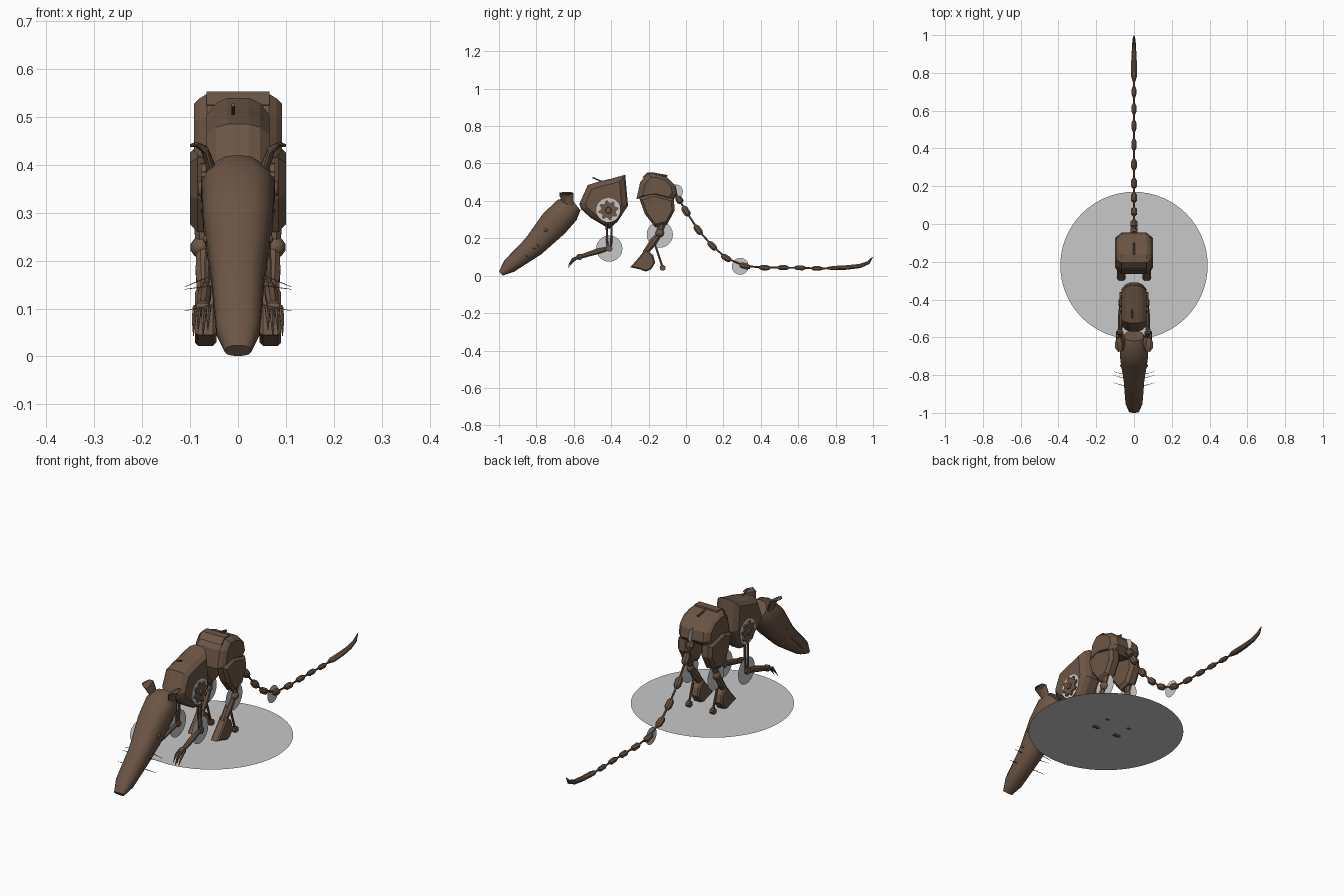
import bpy, bmesh, math
from mathutils import Vector

cube = bpy.data.objects.get("Cube")
if cube:
    bpy.data.objects.remove(cube)


def material(name, colour):
    m = bpy.data.materials.new(name)
    m.use_nodes = True
    m.diffuse_color = (*colour, 1)
    m.node_tree.nodes["Principled BSDF"].inputs["Base Color"].default_value = (*colour, 1)
    return m


BROWN = material("worn_brown", (0.15, 0.092, 0.06))
GREY = material("pale_grey", (0.58, 0.58, 0.58))


def skin(name, rings, mirror=False, smooth=False, mat=BROWN):
    """Join rings of points into a closed surface."""
    bm = bmesh.new()
    loops = [[bm.verts.new(p) for p in ring] for ring in rings]
    n = len(loops[0])
    for a, b in zip(loops, loops[1:]):
        for i in range(n):
            j = (i + 1) % n
            bm.faces.new((a[i], a[j], b[j], b[i]))
    bm.faces.new(loops[0])
    if len(loops) > 1:
        bm.faces.new(loops[-1])
        bmesh.ops.recalc_face_normals(bm, faces=bm.faces)
    mesh = bpy.data.meshes.new(name)
    bm.to_mesh(mesh)
    bm.free()
    mesh.materials.append(mat)
    ob = bpy.data.objects.new(name, mesh)
    bpy.context.collection.objects.link(ob)
    if mirror:
        ob.modifiers.new("mirror", 'MIRROR').use_mirror_merge = False
    if smooth:
        bpy.ops.object.select_all(action='DESELECT')
        ob.select_set(True)
        bpy.context.view_layer.objects.active = ob
        bpy.ops.object.shade_smooth_by_angle(angle=math.radians(35))
    return ob


def loft(name, stations, side=(1, 0, 0), n=12, power=1.0, **kw):
    """Stations are (point, radius along side, radius across)."""
    pts = [Vector(s[0]) for s in stations]
    rings = []
    for k, (_, ra, rb) in enumerate(stations):
        t = (pts[min(k + 1, len(pts) - 1)] - pts[max(k - 1, 0)]).normalized()
        up = t.cross(Vector(side)).normalized()
        across = up.cross(t)
        ring = []
        for i in range(n):
            a = 2 * math.pi * (i + 0.5) / n
            c, s = math.cos(a), math.sin(a)
            c, s = (math.copysign(abs(v) ** power, v) for v in (c, s))
            ring.append(pts[k] + across * c * ra + up * s * rb)
        rings.append(ring)
    return skin(name, rings, **kw)


def rod(name, p, q, r1, r2=None, n=8, **kw):
    r2 = r1 if r2 is None else r2
    side = (1, 0, 0) if abs(p[0] - q[0]) < 0.02 else (0, 1, 0)
    return loft(name, [(p, r1, r1), (q, r2, r2)], side=side, n=n, **kw)


def ball(name, p, r, **kw):
    steps = [math.pi * (k + 0.2) / 6.4 for k in range(7)]
    return loft(name, [((p[0], p[1] - r * math.cos(a), p[2]), r * math.sin(a), r * math.sin(a))
                       for a in steps], n=10, smooth=True, **kw)


def slab(name, profile, layers, **kw):
    """Side profile (y, z) spread over layers of (x, scale)."""
    cy = sum(p[0] for p in profile) / len(profile)
    cz = sum(p[1] for p in profile) / len(profile)
    return skin(name, [[(x, cy + (y - cy) * s, cz + (z - cz) * s) for y, z in profile]
                       for x, s in layers], **kw)


def circle(y, z, r, n=32):
    return [(y + r * math.cos(2 * math.pi * i / n), z + r * math.sin(2 * math.pi * i / n))
            for i in range(n)]


def side_disc(name, x, y, z, r, mirror):
    return slab(name, circle(y, z, r), [(x, 1)], mirror=mirror, mat=GREY)


# Ground disc and upright joint discs
skin("base_disc", [[(x, y, 0.028) for x, y in circle(0, -0.22, 0.39, 64)]], mat=GREY)
side_disc("elbow_disc", 0.065, -0.41, 0.145, 0.07, True)
side_disc("knee_disc", 0.075, -0.14, 0.22, 0.07, True)
side_disc("tail_root_disc", 0, -0.055, 0.45, 0.038, False)
side_disc("tail_bend_disc", 0, 0.29, 0.05, 0.045, False)

# Head with long snout
loft("head", [((0, -0.99, 0.012), 0.028, 0.015), ((0, -0.945, 0.052), 0.046, 0.04),
              ((0, -0.815, 0.158), 0.056, 0.06), ((0, -0.705, 0.28), 0.074, 0.079),
              ((0, -0.635, 0.352), 0.078, 0.074), ((0, -0.592, 0.385), 0.052, 0.045)],
     n=14, power=0.85, smooth=True)
loft("ear", [((0.05, -0.62, 0.36), 0.018, 0.012), ((0.058, -0.63, 0.4), 0.03, 0.01),
             ((0.07, -0.638, 0.433), 0.04, 0.008), ((0.088, -0.642, 0.443), 0.036, 0.005),
             ((0.1, -0.642, 0.44), 0.015, 0.003)],
     side=(0, 1, 0), mirror=True, smooth=True)
for y, z, drop in ((-0.86, 0.11, 0.015), (-0.82, 0.15, 0.01), (-0.8, 0.175, 0.03)):
    rod("whisker", (0.04, y, z), (0.112, y + 0.02, z - drop), 0.0025, 0.0006, n=4, mirror=True)
ball("eye", (0.064, -0.75, 0.245), 0.01, mirror=True)

# Chest shell, narrower along the spine
chest = [(-0.57, 0.385), (-0.525, 0.485), (-0.46, 0.505), (-0.395, 0.52), (-0.325, 0.54),
         (-0.31, 0.375), (-0.365, 0.29), (-0.41, 0.25), (-0.51, 0.31), (-0.56, 0.355)]
slab("chest", chest, [(-0.066, 0.74), (-0.046, 0.92), (-0.022, 1),
                      (0.022, 1), (0.046, 0.92), (0.066, 0.74)])
rod("chest_pin", (-0.01, -0.5, 0.525), (-0.01, -0.43, 0.495), 0.004)

# Shoulder gear on its pale plate
side_disc("shoulder_plate", 0.069, -0.415, 0.35, 0.065, True)
teeth = []
for i in range(32):
    a = 2 * math.pi * (i + 0.5) / 32
    r = 0.054 if i % 4 < 2 else 0.041
    teeth.append((-0.415 + r * math.cos(a), 0.35 + r * math.sin(a)))
slab("shoulder_gear", teeth, [(0.067, 1), (0.077, 1)], mirror=True)
slab("gear_hub", circle(-0.415, 0.35, 0.018, 12), [(0.075, 1), (0.083, 0.8)], mirror=True)

# Front legs and clawed hands
for dy in (-0.014, 0.014):
    rod("upper_arm_rod", (0.062, -0.412 + dy, 0.31), (0.065, -0.41 + dy * 0.7, 0.145),
        0.006, mirror=True)
slab("elbow", circle(-0.41, 0.145, 0.017, 10), [(0.055, 1), (0.078, 1)], mirror=True)
loft("forearm", [((0.066, -0.4, 0.15), 0.01, 0.01), ((0.07, -0.48, 0.128), 0.015, 0.016),
                 ((0.074, -0.56, 0.103), 0.012, 0.012)], n=8, mirror=True)
slab("hand", circle(-0.57, 0.1, 0.017, 8), [(0.062, 0.8), (0.068, 1), (0.08, 1), (0.087, 0.8)],
     mirror=True)
for i in range(4):
    x = 0.06 + 0.01 * i
    drop = 0.012 * (i % 2)
    loft("claw", [((x, -0.57, 0.103), 0.005, 0.006), ((x + 0.002, -0.605, 0.09 - drop), 0.005, 0.006),
                  ((x + 0.003, -0.63, 0.055 - drop), 0.001, 0.001)], n=6, mirror=True)

# Hip shell with a back plate
hip = [(-0.265, 0.41), (-0.245, 0.5), (-0.205, 0.548), (-0.16, 0.545), (-0.1, 0.525),
       (-0.055, 0.48), (-0.045, 0.43), (-0.075, 0.4), (-0.17, 0.425)]
slab("hip_shell", hip, [(-0.092, 0.72), (-0.08, 0.88), (-0.065, 1),
                        (0.065, 1), (0.08, 0.88), (0.092, 0.72)])
slab("back_plate", [(-0.235, 0.525), (-0.205, 0.553), (-0.165, 0.553), (-0.16, 0.53), (-0.2, 0.52)],
     [(-0.066, 1), (0.066, 1)])
rod("back_pin", (0, -0.17, 0.545), (0, -0.1, 0.533), 0.006)

# Hind legs
thigh = [(-0.25, 0.415), (-0.18, 0.44), (-0.065, 0.41), (-0.06, 0.35), (-0.1, 0.275),
         (-0.165, 0.26), (-0.22, 0.33)]
slab("thigh", thigh, [(0.035, 0.8), (0.05, 1), (0.085, 1), (0.1, 0.83)], mirror=True)
ball("knee", (0.077, -0.14, 0.228), 0.023, mirror=True)
loft("knee_link", [((0.072, -0.13, 0.29), 0.022, 0.028), ((0.075, -0.14, 0.23), 0.015, 0.015)],
     n=8, mirror=True)
loft("shin", [((0.073, -0.145, 0.22), 0.015, 0.016), ((0.07, -0.175, 0.18), 0.02, 0.022),
              ((0.068, -0.22, 0.12), 0.018, 0.016)], n=8, mirror=True)
foot = [(-0.298, 0.045), (-0.25, 0.1), (-0.215, 0.145), (-0.175, 0.11), (-0.165, 0.07),
        (-0.185, 0.035), (-0.215, 0.022), (-0.25, 0.035)]
slab("hind_foot", foot, [(0.045, 0.85), (0.052, 1), (0.083, 1), (0.09, 0.85)], mirror=True)
rod("heel_rod", (0.07, -0.165, 0.165), (0.07, -0.125, 0.045), 0.006, mirror=True)
slab("heel_wheel", circle(-0.125, 0.042, 0.016, 10), [(0.06, 1), (0.08, 1)], mirror=True)

# Tail: a thin wire strung with barrel beads
path = [Vector((0, y, z)) for y, z in (
    (-0.06, 0.44), (-0.035, 0.405), (0.0, 0.345), (0.065, 0.245), (0.14, 0.16), (0.215, 0.095),
    (0.315, 0.052), (0.42, 0.043), (0.52, 0.043), (0.61, 0.042), (0.7, 0.039), (0.78, 0.04))]
loft("tail_wire", [(p, 0.005, 0.005) for p in path], n=6)
for k in range(1, len(path) - 1):
    d = (path[k + 1] - path[k - 1]).normalized()
    r = 0.021 - 0.0008 * k
    half = 0.02 if k == 1 else 0.029
    loft("tail_bead", [(path[k] + d * half * t, r * s, r * s)
                       for t, s in ((-1, 0.55), (-0.5, 1), (0.5, 1), (1, 0.55))], n=8)
loft("tail_tip", [((0, 0.755, 0.04), 0.008, 0.007), ((0, 0.785, 0.041), 0.018, 0.012),
                  ((0, 0.86, 0.044), 0.016, 0.013), ((0, 0.93, 0.052), 0.012, 0.012),
                  ((0, 0.975, 0.07), 0.009, 0.01), ((0, 0.998, 0.1), 0.002, 0.002)], n=8)
